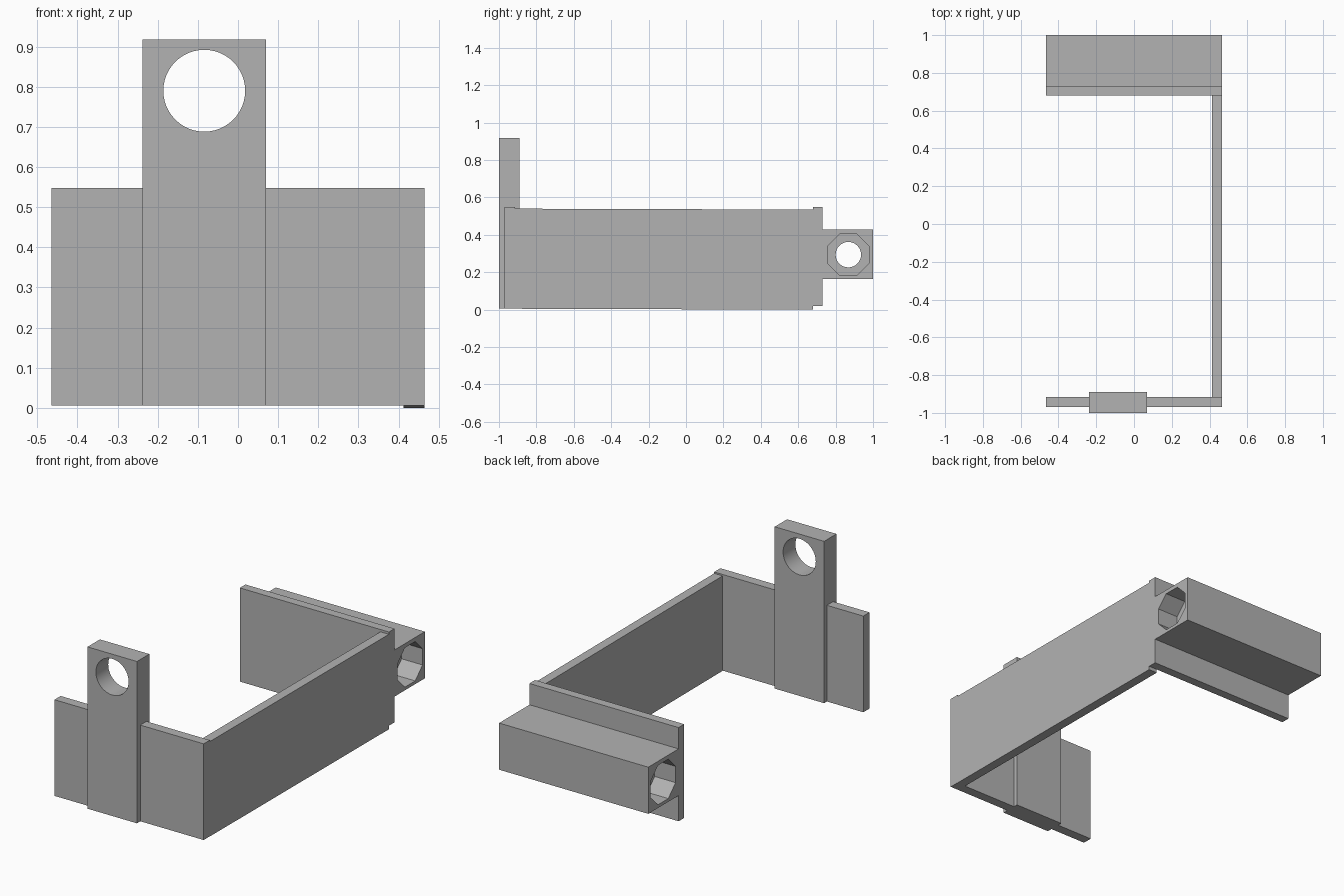
import bpy
import math
from mathutils import Matrix

cube = bpy.data.objects.get("Cube")
if cube:
    bpy.data.objects.remove(cube, do_unlink=True)

# Single grey finish
grey = bpy.data.materials.new("plain grey")
grey.use_nodes = True
colour = (0.45, 0.45, 0.45, 1)
grey.diffuse_color = colour
grey.node_tree.nodes["Principled BSDF"].inputs["Base Color"].default_value = colour


def box(name, x, y, z):
    """Box from (min, max) ranges."""
    bpy.ops.mesh.primitive_cube_add(size=1)
    ob = bpy.context.object
    ob.name = name
    ranges = (x, y, z)
    size = [b - a for a, b in ranges]
    centre = [(a + b) / 2 for a, b in ranges]
    ob.data.transform(Matrix.Translation(centre) @ Matrix.Diagonal((*size, 1)))
    ob.data.materials.append(grey)
    return ob


def drill(target, name, centre, radius, depth, axis, sides, turn=0):
    """Cut a prism-shaped hole along the x or y axis."""
    bpy.ops.mesh.primitive_cylinder_add(vertices=sides, radius=radius, depth=depth)
    cutter = bpy.context.object
    cutter.name = name
    aim = Matrix.Rotation(math.pi / 2, 4, 'Y' if axis == 'x' else 'X')
    cutter.data.transform(Matrix.Translation(centre) @ aim @ Matrix.Rotation(turn, 4, 'Z'))
    cutter.data.materials.append(grey)
    mod = target.modifiers.new(name, 'BOOLEAN')
    mod.operation = 'DIFFERENCE'
    mod.solver = 'EXACT'
    mod.object = cutter
    bpy.context.view_layer.objects.active = target
    bpy.ops.object.modifier_apply(modifier=mod.name)
    bpy.data.objects.remove(cutter, do_unlink=True)


HALF = 0.465

# Three walls of the open frame
box("front_wall", (-HALF, HALF), (-0.97, -0.915), (0.006, 0.548))
box("back_wall", (-HALF, HALF), (0.68, 0.73), (0.02, 0.548))
side = box("side_wall", (0.412, HALF), (-0.915, 0.68), (0, 0.535))
for v in side.data.vertices:
    if v.co.y < 0:
        v.co.z += 0.005

# Upright tab with a round eye
tab = box("front_tab", (-0.238, 0.07), (-1, -0.89), (0.006, 0.918))
drill(tab, "eye_cutter", (-0.084, -0.945, 0.79), 0.102, 0.3, 'y', 48)

# Rear bar, bored through, with an octagonal pocket in each end
bar = box("rear_bar", (-HALF, HALF), (0.73, 1), (0.165, 0.428))
drill(bar, "bore_cutter", (0, 0.868, 0.294), 0.068, 1.2, 'x', 32)
for s in (-1, 1):
    drill(bar, "pocket_cutter", (s * HALF, 0.868, 0.294), 0.12, 0.26, 'x', 8, math.pi / 8)

# Smooth the bores, keep the corners crisp
for ob in (tab, bar):
    bpy.ops.object.select_all(action='DESELECT')
    ob.select_set(True)
    bpy.context.view_layer.objects.active = ob
    bpy.ops.object.shade_smooth_by_angle(angle=math.radians(25))
